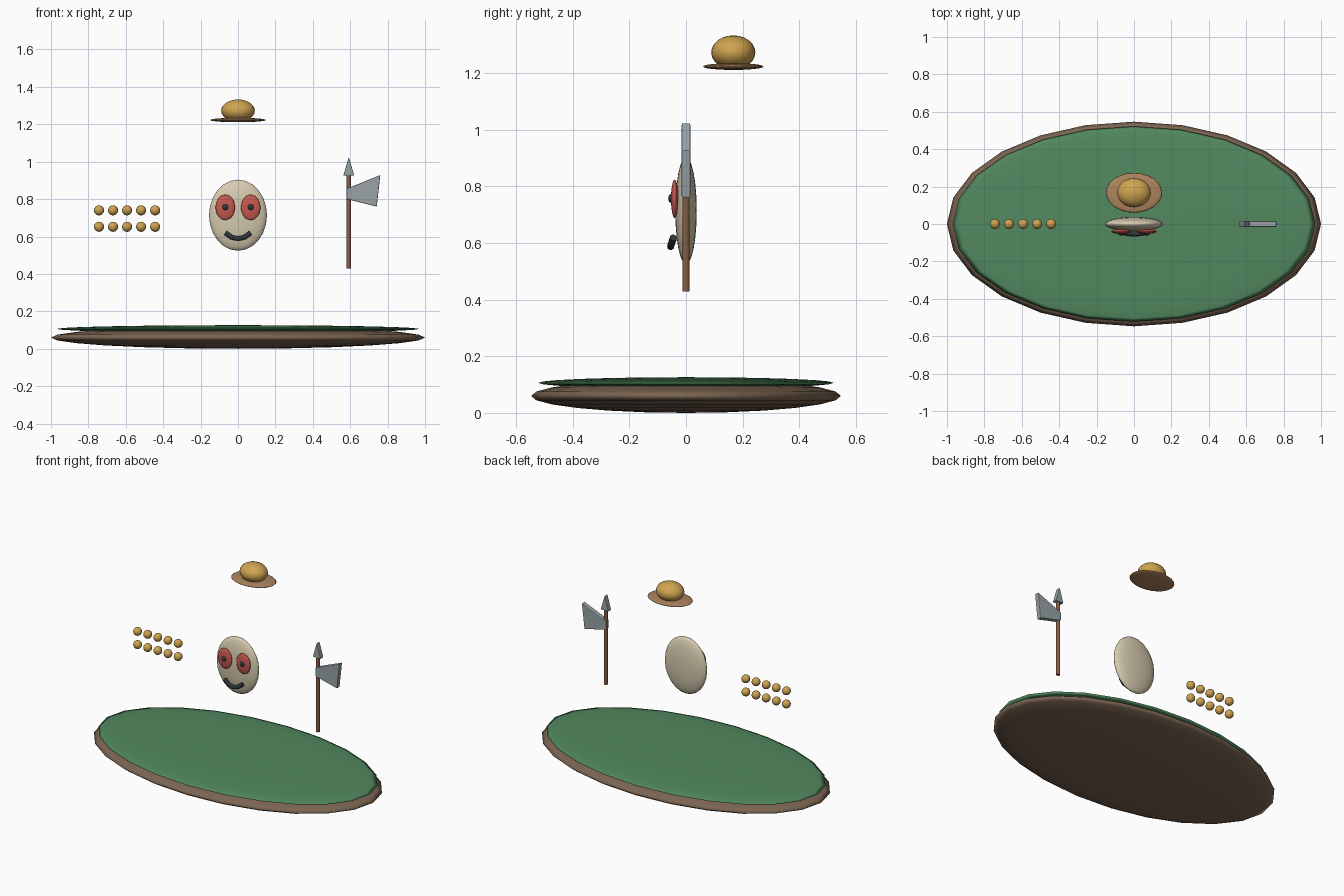
import bpy, bmesh, math

if "Cube" in bpy.data.objects:
    bpy.data.objects.remove(bpy.data.objects["Cube"])


def material(name, rgb):
    m = bpy.data.materials.new(name)
    m.diffuse_color = (*rgb, 1)
    m.use_nodes = True
    m.node_tree.nodes["Principled BSDF"].inputs["Base Color"].default_value = m.diffuse_color
    return m


BROWN = material("dark_brown", (0.20, 0.13, 0.085))
GREEN = material("green", (0.085, 0.25, 0.115))
CREAM = material("cream", (0.68, 0.60, 0.43))
RED = material("red", (0.55, 0.10, 0.08))
DARK = material("dark", (0.03, 0.04, 0.045))
GOLD = material("gold", (0.62, 0.37, 0.08))
TAN = material("tan", (0.42, 0.23, 0.11))
WOOD = material("wood", (0.25, 0.11, 0.055))
STEEL = material("steel", (0.32, 0.37, 0.39))


def add_object(name, bm, mat, smooth=True):
    me = bpy.data.meshes.new(name)
    bm.to_mesh(me)
    bm.free()
    for p in me.polygons:
        p.use_smooth = smooth
    me.materials.append(mat)
    ob = bpy.data.objects.new(name, me)
    bpy.context.collection.objects.link(ob)
    return ob


def ellipsoid(name, loc, radii, mat, seg=24, rings=12):
    bm = bmesh.new()
    bmesh.ops.create_uvsphere(bm, u_segments=seg, v_segments=rings, radius=1)
    bmesh.ops.scale(bm, vec=radii, verts=bm.verts)
    bmesh.ops.translate(bm, vec=loc, verts=bm.verts)
    return add_object(name, bm, mat)


def plate(name, outline, half, mat):
    # x-z outline extruded along y, with softened edges
    bm = bmesh.new()
    f = bm.faces.new([bm.verts.new((x, -half, z)) for x, z in outline])
    ext = bmesh.ops.extrude_face_region(bm, geom=[f])
    moved = [v for v in ext["geom"] if isinstance(v, bmesh.types.BMVert)]
    bmesh.ops.translate(bm, vec=(0, 2 * half, 0), verts=moved)
    bmesh.ops.recalc_face_normals(bm, faces=bm.faces)
    ob = add_object(name, bm, mat, smooth=False)
    bev = ob.modifiers.new("soft_edges", "BEVEL")
    bev.width, bev.segments = 0.004, 2
    return ob


# Oval base with grassy top
ellipsoid("base", (0, 0, 0.06), (1, 0.547, 0.06), BROWN)
ellipsoid("base_top", (0, 0, 0.106), (0.97, 0.522, 0.02), GREEN)

# Mask face with eyes
ellipsoid("face", (0, 0, 0.714), (0.155, 0.038, 0.19), CREAM)
for side, label in ((-1, "left"), (1, "right")):
    ellipsoid(label + "_eye", (side * 0.068, -0.04, 0.756), (0.052, 0.013, 0.068), RED)
    ellipsoid(label + "_pupil", (side * 0.068, -0.052, 0.757), (0.016, 0.011, 0.016), DARK, 16, 8)

# Smiling mouth tube
cu = bpy.data.curves.new("mouth", "CURVE")
cu.dimensions = "3D"
cu.bevel_depth, cu.bevel_resolution, cu.use_fill_caps = 0.013, 3, True
pts = [(-0.066, -0.044, 0.619), (-0.035, -0.052, 0.596), (0, -0.054, 0.588),
       (0.035, -0.052, 0.596), (0.066, -0.044, 0.619)]
sp = cu.splines.new("POLY")
sp.points.add(len(pts) - 1)
for p, co in zip(sp.points, pts):
    p.co = (*co, 1)
cu.materials.append(DARK)
bpy.context.collection.objects.link(bpy.data.objects.new("mouth", cu))

# Hat
ellipsoid("hat_brim", (0, 0.167, 1.223), (0.15, 0.107, 0.012), TAN)
ellipsoid("hat_crown", (0, 0.167, 1.273), (0.09, 0.078, 0.06), GOLD)

# Two rows of beads
for row, z in enumerate((0.652, 0.74)):
    for i in range(5):
        ellipsoid(f"bead_{row}_{i}", (-0.743 + 0.075 * i, 0, z), (0.027,) * 3, GOLD, 16, 10)

# Axe: shaft, spike and blade
bm = bmesh.new()
bmesh.ops.create_cone(bm, cap_ends=True, segments=16, radius1=0.0125, radius2=0.0125, depth=0.5)
bmesh.ops.translate(bm, vec=(0.592, 0, 0.678), verts=bm.verts)
shaft = add_object("axe_shaft", bm, WOOD)
bpy.context.view_layer.objects.active = shaft
shaft.select_set(True)
bpy.ops.object.shade_smooth_by_angle(angle=math.radians(35))
plate("axe_spike", [(0.563, 0.925), (0.622, 0.925), (0.592, 1.025)], 0.016, STEEL)
plate("axe_blade", [(0.582, 0.80), (0.742, 0.76), (0.761, 0.929), (0.582, 0.856)], 0.0155, STEEL)
